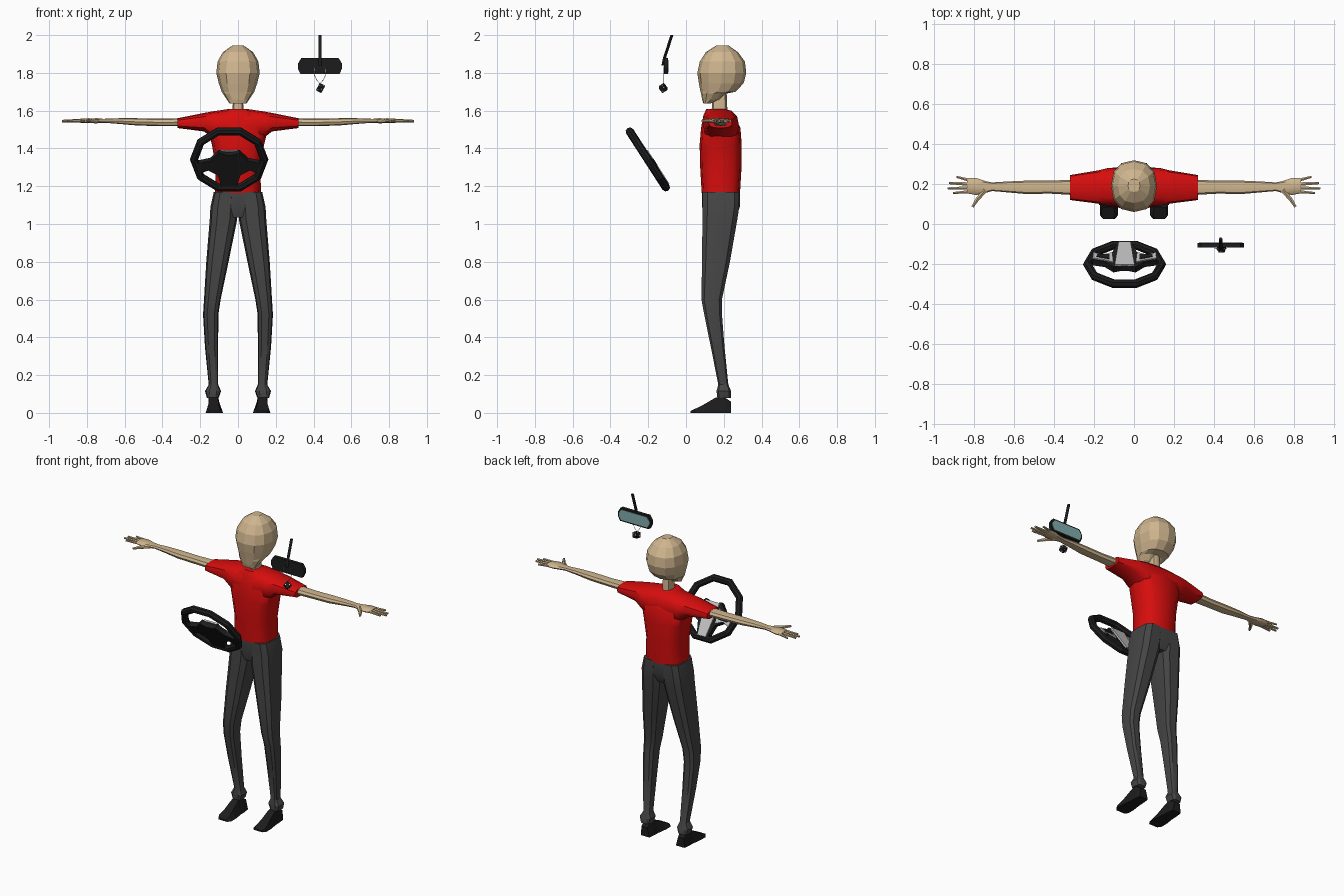
import bpy, bmesh, math
from mathutils import Vector, Matrix

if "Cube" in bpy.data.objects:
    bpy.data.objects.remove(bpy.data.objects["Cube"])


def material(name, rgb):
    m = bpy.data.materials.new(name)
    m.diffuse_color = (*rgb, 1)
    m.use_nodes = True
    m.node_tree.nodes["Principled BSDF"].inputs["Base Color"].default_value = m.diffuse_color
    return m


SKIN = material("skin", (0.62, 0.46, 0.27))
RED = material("red_cloth", (0.68, 0.004, 0.004))
GREY = material("dark_grey_cloth", (0.06, 0.06, 0.06))
BLACK = material("black", (0.012, 0.012, 0.012))
SILVER = material("silver", (0.55, 0.55, 0.55))
GLASS = material("mirror_glass", (0.22, 0.42, 0.42))


def finish(name, bm, mats, angle=0, mirror=False):
    """Turn a bmesh into an object, optionally mirrored over x and smoothed."""
    bmesh.ops.recalc_face_normals(bm, faces=bm.faces)
    me = bpy.data.meshes.new(name)
    bm.to_mesh(me)
    bm.free()
    for m in mats:
        me.materials.append(m)
    ob = bpy.data.objects.new(name, me)
    bpy.context.collection.objects.link(ob)
    if mirror:
        ob.modifiers.new("mirror", 'MIRROR')
    if angle:
        bpy.ops.object.select_all(action='DESELECT')
        ob.select_set(True)
        bpy.context.view_layer.objects.active = ob
        bpy.ops.object.shade_smooth_by_angle(angle=math.radians(angle))
    return ob


def section(axis, pos, a0, a1, b0, b1, n, p):
    """Rounded cross-section filling a0..a1 by b0..b1, square to the axis."""
    pts = []
    for i in range(n):
        t = 2 * math.pi * i / n
        c, s = math.cos(t), math.sin(t)
        a = (a0 + a1) / 2 + (a1 - a0) / 2 * math.copysign(abs(c) ** p, c)
        b = (b0 + b1) / 2 + (b1 - b0) / 2 * math.copysign(abs(s) ** p, s)
        pts.append({'x': (pos, a, b), 'y': (a, pos, b), 'z': (a, b, pos)}[axis])
    return pts


def add_loft(bm, rings):
    rows = [[bm.verts.new(p) for p in r] for r in rings]
    n = len(rows[0])
    for r, q in zip(rows, rows[1:]):
        for i in range(n):
            bm.faces.new((r[i], r[(i + 1) % n], q[(i + 1) % n], q[i]))
    bm.faces.new(rows[0])
    bm.faces.new(rows[-1])


def loft(name, axis, rows, mat, n=12, p=0.75, angle=0, mirror=False):
    bm = bmesh.new()
    add_loft(bm, [section(axis, *r, n, p) for r in rows])
    return finish(name, bm, [mat], angle, mirror)


def plate(name, pts, d0, d1, mat, matrix):
    """Flat outline given in a local plane, thickened from d0 to d1."""
    bm = bmesh.new()
    add_loft(bm, [[(u, v, d) for u, v in pts] for d in (d0, d1)])
    bm.transform(matrix)
    return finish(name, bm, [mat])


# Head: jaw below, skull swelling out behind it
loft("head", 'z', [(z, -w, w, f, b) for z, w, f, b in [
    (1.638, .045, .092, .13), (1.66, .06, .085, .18), (1.69, .08, .08, .21),
    (1.70, .086, .077, .262), (1.745, .102, .068, .305), (1.80, .115, .06, .319),
    (1.86, .108, .073, .312), (1.91, .08, .105, .275), (1.945, .03, .16, .225)]],
    SKIN, n=12, p=0.85)
loft("neck", 'z', [(1.58, -.03, .03, .135, .22), (1.70, -.025, .025, .14, .215)],
     SKIN, n=8, angle=50)

# Shirt: body and a cross tube for shoulders and sleeves
loft("shirt_body", 'z', [(z, -w, w, f, b) for z, w, f, b in [
    (1.165, .122, .083, .286), (1.30, .118, .075, .294), (1.42, .138, .072, .295),
    (1.51, .16, .08, .288), (1.575, .11, .092, .255), (1.61, .045, .108, .215)]],
    RED, p=0.7, angle=40)
half = [(.04, .085, .28, 1.42, 1.61), (.13, .092, .28, 1.45, 1.597),
        (.18, .102, .268, 1.49, 1.588), (.32, .12, .245, 1.508, 1.56)]
loft("shirt_sleeves", 'x', [(-r[0], *r[1:]) for r in reversed(half)] + half,
     RED, p=0.75, angle=40)

# Trousers: hip block and a pair of legs
loft("trouser_hips", 'z', [(1.17, -.125, .125, .085, .285), (1.09, -.143, .143, .085, .285),
                           (1.035, -.08, .08, .10, .26)], GREY, p=0.6, angle=30)
loft("trouser_legs", 'z', [
    (1.17, 0, .128, .085, .285), (1.09, 0, .146, .085, .285), (1.02, .005, .15, .084, .274),
    (.80, .05, .168, .082, .235), (.60, .092, .18, .08, .192), (.52, .104, .185, .095, .192),
    (.35, .105, .175, .13, .205), (.15, .105, .155, .17, .225), (.115, .09, .175, .16, .24),
    (.08, .102, .165, .165, .24)], GREY, n=10, p=0.65, angle=30, mirror=True)

# Shoes: wedge sections from heel to toe, wider at the sole
bm = bmesh.new()
add_loft(bm, [[(.125 - w, y, 0), (.125 + w, y, 0), (.13 + t, y, h), (.13 - t, y, h)]
              for y, w, t, h in [(.238, .03, .02, .06), (.20, .035, .025, .085),
                                 (.155, .037, .022, .08), (.09, .046, .028, .042),
                                 (.045, .046, .035, .02), (.025, .03, .025, .01)]])
finish("shoes", bm, [BLACK], mirror=True)

# Arms taper to the wrist and flare into the palm
loft("arms", 'x', [
    (.30, .145, .222, 1.518, 1.56), (.42, .152, .217, 1.518, 1.558),
    (.54, .15, .217, 1.522, 1.56), (.63, .158, .213, 1.53, 1.56),
    (.71, .165, .208, 1.536, 1.557), (.745, .155, .215, 1.535, 1.558),
    (.79, .145, .23, 1.535, 1.56), (.835, .153, .23, 1.536, 1.558)],
    SKIN, n=8, angle=40, mirror=True)

# Fingers and thumb: tapering rods from base to tip
bm = bmesh.new()
for base, tip, r in [((.825, .162), (.905, .155), .009), ((.83, .18), (.932, .178), .01),
                     ((.83, .2), (.925, .205), .01), ((.82, .218), (.888, .236), .009),
                     ((.745, .17), (.785, .122), .015), ((.78, .13), (.808, .086), .011)]:
    a, b = Vector((*base, 1.547)), Vector((*tip, 1.545))
    rot = (b - a).to_track_quat('Z', 'Y').to_matrix().to_4x4()
    bmesh.ops.create_cone(bm, segments=6, cap_ends=True, radius1=r, radius2=r * .65,
                          depth=(b - a).length, matrix=Matrix.Translation((a + b) / 2) @ rot)
finish("fingers", bm, [SKIN], angle=40, mirror=True)

# Steering wheel: ten-sided rim; local y runs up the wheel, local -z faces the driver
WHEEL = Matrix.Translation((-.047, -.202, 1.342)) @ Matrix.Rotation(2.145, 4, 'X')
bpy.ops.mesh.primitive_torus_add(major_segments=10, minor_segments=8,
                                 major_radius=.186, minor_radius=.022)
rim = bpy.context.object
rim.name = "wheel_rim"
rim.data.materials.append(BLACK)
rim.matrix_world = WHEEL


def both(pts):
    return pts + [(-u, v) for u, v in reversed(pts)]


plate("wheel_hub", both([(.015, .035), (.055, .05), (.1, .0), (.178, -.02), (.17, -.085),
                         (.11, -.06), (.06, -.09), (.035, -.182)]), -.016, .016, BLACK, WHEEL)
plate("wheel_centre_cover", both([(.05, .042), (.03, -.17)]), -.026, -.016, SILVER, WHEEL)
for s, side in ((1, "right"), (-1, "left")):
    for part, pts, d, mat in [
            ("panel", [(.056, .012), (.095, -.006), (.16, -.025), (.155, -.075),
                       (.11, -.056), (.062, -.078)], (-.023, -.016), SILVER),
            ("buttons", [(.075, -.012), (.14, -.034), (.138, -.055), (.075, -.052)],
             (-.027, -.023), BLACK)]:
        plate(f"wheel_{part}_{side}", [(u * s, v) for u, v in pts], *d, mat, WHEEL)

# Rear-view mirror: chamfered frame with glass on the driver's side, and its stem
MIRROR = Matrix.Translation((.434, -.106, 1.836)) @ Matrix.Rotation(math.pi / 2, 4, 'X')


def frame(k):
    w, h = .117 - k, .042 - k
    return both([(w - .018, h), (w, h * .3), (w, -h * .3), (w - .014, -h)])


plate("mirror_frame", frame(0), -.011, .011, BLACK, MIRROR)
plate("mirror_glass", frame(.009), -.014, -.011, GLASS, MIRROR)
bm = bmesh.new()
add_loft(bm, [section('z', z, .425, .443, y - .008, y + .008, 8, 1)
              for z, y in ((1.84, -.122), (1.875, -.115), (2.0, -.075))])
finish("mirror_stem", bm, [BLACK], angle=50)

# Hanging die on a thin string
cu = bpy.data.curves.new("hanging_string", 'CURVE')
cu.dimensions = '3D'
cu.bevel_depth = .0015
cu.bevel_resolution = 0
path = [(.408, 1.835), (.404, 1.79), (.415, 1.765), (.434, 1.742),
        (.453, 1.765), (.464, 1.79), (.46, 1.835)]
sp = cu.splines.new('POLY')
sp.points.add(len(path) - 1)
for pt, (x, z) in zip(sp.points, path):
    pt.co = (x, -.121, z, 1)
cu.materials.append(SILVER)
bpy.context.collection.objects.link(bpy.data.objects.new("hanging_string", cu))

bm = bmesh.new()
bmesh.ops.create_cube(bm, size=.032)
for axis in range(3):
    for s in (-1, 1):
        for k in (-.008, .008):
            pos, size = [k, k, k], [.006, .006, .006]
            pos[axis], size[axis] = s * .0163, .001
            made = bmesh.ops.create_cube(bm, size=1, matrix=Matrix.Translation(pos)
                                         @ Matrix.Diagonal((*size, 1)))
            for f in {f for v in made['verts'] for f in v.link_faces}:
                f.material_index = 1
bm.transform(Matrix.Translation((.437, -.121, 1.72)) @ Matrix.Rotation(.5, 4, 'Y')
             @ Matrix.Rotation(.6, 4, 'X'))
finish("hanging_die", bm, [BLACK, SILVER])
